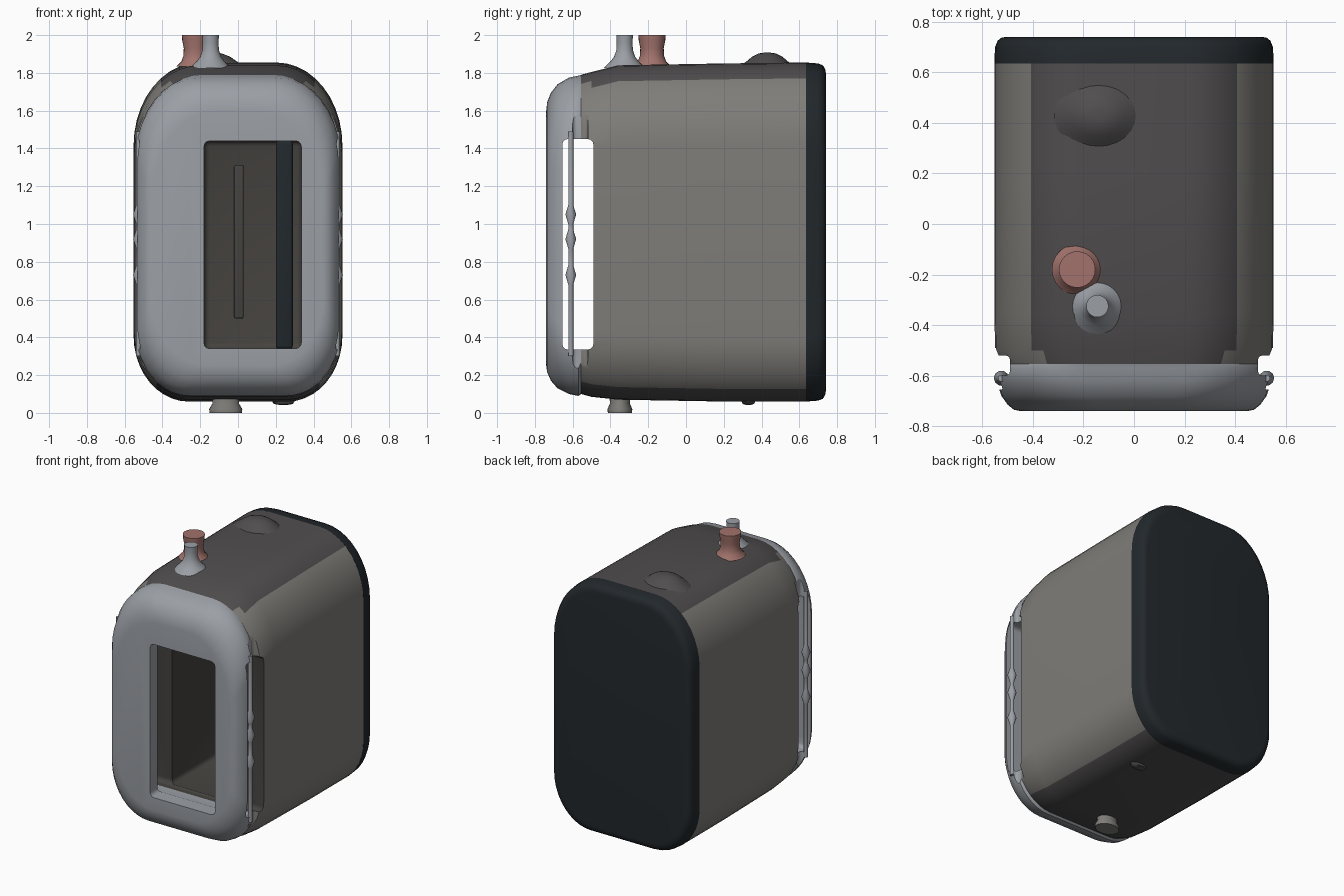
import bpy, bmesh
from math import sin, cos, pi
from mathutils import Vector

if "Cube" in bpy.data.objects:
    bpy.data.objects.remove(bpy.data.objects["Cube"])


def material(name, rgb):
    m = bpy.data.materials.new(name)
    m.diffuse_color = (*rgb, 1)
    m.use_nodes = True
    m.node_tree.nodes["Principled BSDF"].inputs["Base Color"].default_value = m.diffuse_color
    return m


LIGHT = material("light_grey", (.33, .35, .38))
SIDE = material("side_grey", (.21, .205, .19))
DARK = material("dark_grey", (.08, .075, .075))
INNER = material("inner_brown", (.06, .055, .05))
BLACK = material("back_black", (.016, .021, .025))
RED = material("dull_red", (.36, .17, .15))


def finish(name, bm, mat=None, angle=40):
    bmesh.ops.recalc_face_normals(bm, faces=bm.faces)
    me = bpy.data.meshes.new(name)
    bm.to_mesh(me)
    bm.free()
    ob = bpy.data.objects.new(name, me)
    bpy.context.collection.objects.link(ob)
    if mat:
        me.materials.append(mat)
    smooth(ob, angle)
    return ob


def smooth(ob, angle=40):
    bpy.ops.object.select_all(action='DESELECT')
    ob.select_set(True)
    bpy.context.view_layer.objects.active = ob
    bpy.ops.object.shade_smooth_by_angle(angle=angle * pi / 180)


def ring(y, hw, z0, z1, n=10):
    """Rounded outline in xz; the top corners are softer than the bottom ones."""
    pts = []
    for sx, top, a0 in ((1, 1, 0), (-1, 1, 1), (-1, 0, 2), (1, 0, 3)):
        rx, rz = (.35, .44) if top else (.29, .35)
        cx, cz = sx * (hw - rx), (z1 - rz if top else z0 + rz)
        for i in range(n + 1):
            a = (a0 + i / n) * pi / 2
            pts.append((cx + rx * cos(a), y, cz + rz * sin(a)))
    return pts


def loft(name, sections, mat):
    bm = bmesh.new()
    rings = [[bm.verts.new(p) for p in ring(*s)] for s in sections]
    for a, b in zip(rings, rings[1:]):
        for i in range(len(a)):
            j = (i + 1) % len(a)
            bm.faces.new((a[i], a[j], b[j], b[i]))
    bm.faces.new(rings[0])
    bm.faces.new(rings[-1])
    return finish(name, bm, mat)


def box(name, lo, hi, mat=None, bevel=0):
    bm = bmesh.new()
    bmesh.ops.create_cube(bm, size=1)
    for v in bm.verts:
        v.co = Vector([(l + h) / 2 + c * (h - l) for l, h, c in zip(lo, hi, v.co)])
    if bevel:
        bmesh.ops.bevel(bm, geom=bm.edges[:], offset=bevel, segments=3,
                        profile=.5, affect='EDGES')
    return finish(name, bm, mat)


def lathe(name, x, y, profile, mat=None, sx=1, sy=1, n=24):
    bm = bmesh.new()
    rings = [[bm.verts.new((x + sx * r * cos(2 * pi * i / n),
                            y + sy * r * sin(2 * pi * i / n), z))
              for i in range(n)] for r, z in profile]
    for a, b in zip(rings, rings[1:]):
        for i in range(n):
            j = (i + 1) % n
            bm.faces.new((a[i], a[j], b[j], b[i]))
    bm.faces.new(rings[0])
    bm.faces.new(rings[-1])
    return finish(name, bm, mat, 50)


def cut(ob, lo, hi, bevel):
    cutter = box("cutter", lo, hi, None, bevel)
    cutter.hide_render = True
    mod = ob.modifiers.new("cut", 'BOOLEAN')
    mod.operation, mod.solver, mod.object = 'DIFFERENCE', 'EXACT', cutter
    bpy.context.view_layer.objects.active = ob
    bpy.ops.object.modifier_apply(modifier=mod.name)
    bpy.data.objects.remove(cutter)


# Main casing, front panel and dark back panel
casing = loft("casing", [(-.555, .535, .10, 1.79), (-.50, .55, .085, 1.805),
                         (-.36, .552, .07, 1.84), (.2, .552, .06, 1.85),
                         (.635, .552, .06, 1.855)], SIDE)
front = loft("front_panel", [(-.74, .45, .25, 1.60), (-.735, .475, .215, 1.645),
                             (-.715, .50, .17, 1.695), (-.68, .525, .13, 1.74),
                             (-.62, .545, .10, 1.775), (-.57, .545, .09, 1.785),
                             (-.555, .535, .10, 1.79)], LIGHT)
back = loft("back_panel", [(.635, .553, .06, 1.855), (.70, .55, .065, 1.85),
                           (.725, .54, .075, 1.84), (.737, .525, .095, 1.82),
                           (.74, .51, .115, 1.80)], BLACK)

# Window with deep pocket, open slot through both sides, shallow side grooves
for part in (front, casing):
    cut(part, (-.18, -.9, .34), (.335, .02, 1.44), .03)
    cut(part, (-.8, -.655, .335), (.8, -.49, 1.45), .03)
    for s in (-1, 1):
        a, b = sorted((s * .49, s * .8))
        cut(part, (a, -.60, .22), (b, -.52, 1.62), .02)
    smooth(part)

# Casing tones: darker top and bottom, brown inside
for m in (DARK, INNER):
    casing.data.materials.append(m)
for f in casing.data.polygons:
    c = f.center
    inside = abs(c.x) < .5 and .3 < c.z < 1.5
    f.material_index = 2 if inside else 1 if abs(f.normal.z) > .75 else 0

# Ribs on the back wall of the pocket
box("inner_rib", (-.02, -.02, .5), (.03, .03, 1.31), INNER, .01)
box("inner_dark_column", (.2, -.04, .34), (.29, .03, 1.44), BLACK, .015)

# Thin knotted bars in the side slots
for s, side in ((-1, "left"), (1, "right")):
    bar = [(.014, .30)]
    for z in (.73, .92, 1.05):
        bar += [(.014, z - .05), (.03, z), (.014, z + .05)]
    lathe(f"slot_bar_{side}", s * .525, -.61, bar + [(.014, 1.49)], LIGHT, n=10)

# Pegs, low bump on top, foot and nub underneath
lathe("red_peg", -.225, -.18, [(.10, 1.835), (.075, 1.86), (.064, 1.89),
                               (.062, 1.93), (.070, 1.97), (.072, 2.0)], RED)
lathe("grey_peg", -.145, -.325, [(.11, 1.825), (.075, 1.86), (.056, 1.885),
                                 (.044, 1.92), (.042, 1.96), (.044, 2.0)], LIGHT)
lathe("top_bump", -.14, .43, [(.16, 1.835), (.12, 1.862), (.09, 1.885),
                              (.05, 1.903), (.02, 1.907)], DARK, sx=1.1, sy=.9)
lathe("foot", -.065, -.35, [(.085, 0), (.088, .02), (.07, .05), (.075, .10)], SIDE, sy=.75)
lathe("under_nub", .24, .33, [(.02, .042), (.05, .047), (.07, .075)], DARK, sy=.6)
